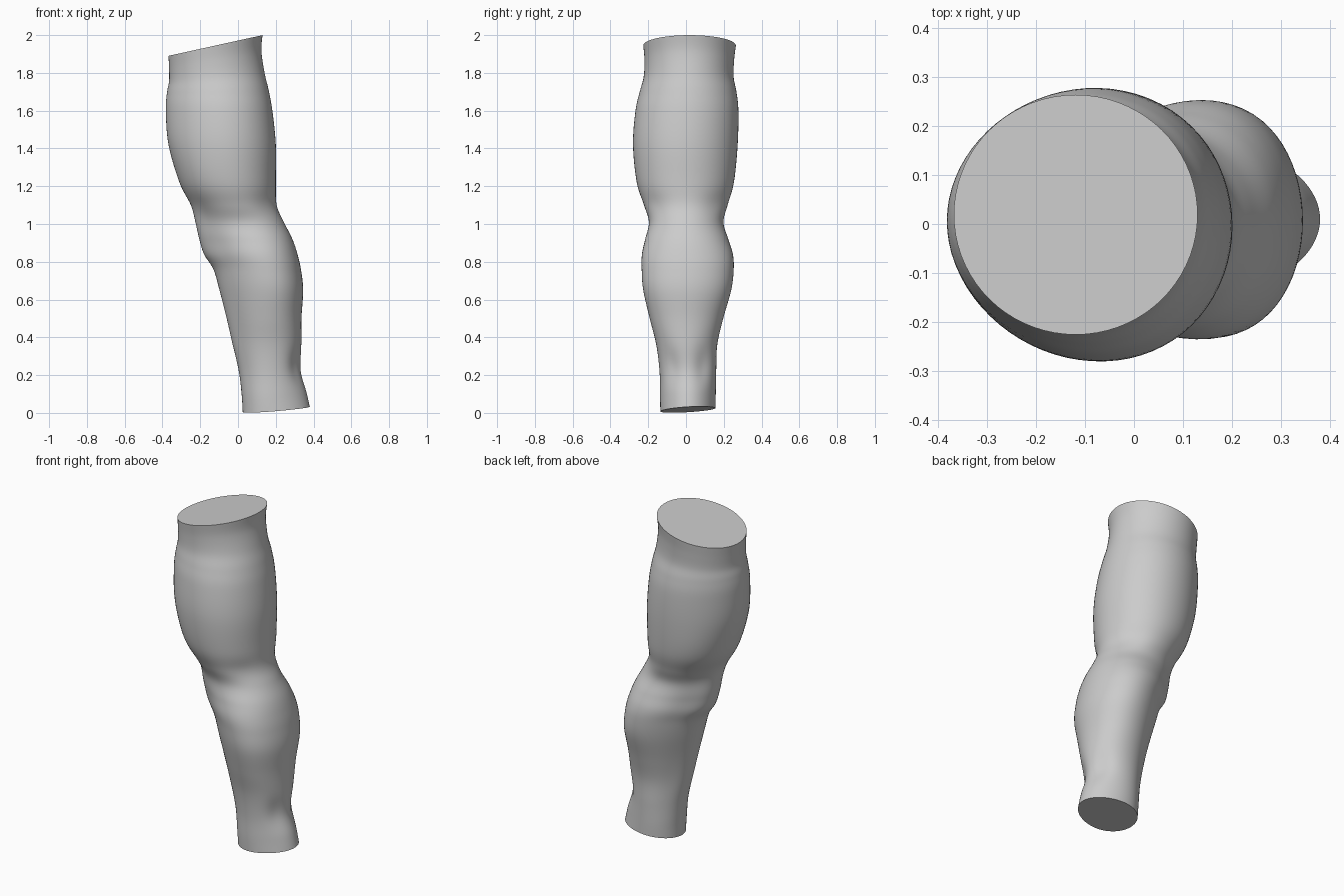
import bpy
import bmesh
import math

cube = bpy.data.objects.get("Cube")
if cube:
    bpy.data.objects.remove(cube, do_unlink=True)

SIDES = 72
STEPS = 6

# Cross-sections: height, x min, x max, y min, y max, taper towards the shin
SECTIONS = [
    (.018, .025, .38, -.135, .155, -.1),
    (.1, .02, .362, -.137, .157, -.1),
    (.22, .005, .332, -.14, .16, 0),
    (.36, -.028, .335, -.157, .165, .08),
    (.5, -.06, .336, -.19, .195, .15),
    (.65, -.098, .345, -.222, .235, .2),
    (.76, -.13, .333, -.23, .248, .2),
    (.84, -.18, .315, -.228, .243, .22),
    (.92, -.205, .288, -.212, .22, .2),
    (1.01, -.226, .243, -.195, .197, .12),
    (1.1, -.25, .205, -.222, .22, .06),
    (1.22, -.31, .2, -.26, .253, .05),
    (1.42, -.368, .2, -.28, .273, .06),
    (1.6, -.382, .182, -.267, .277, .06),
    (1.7, -.376, .163, -.245, .267, .04),
    (1.78, -.365, .14, -.224, .252, 0),
    (1.87, -.365, .124, -.22, .255, 0),
    (1.945, -.368, .13, -.226, .264, 0),
]

# Muscle relief: angle from the calf, height, angular width, height width, depth
RELIEF = [
    (140, 1.05, 24, .08, -.05),    # hollows above the kneecap
    (128, .86, 22, .1, -.04),      # hollows beside the kneecap
    (42, 1.1, 22, .07, -.03),      # creases behind the knee
    (32, .25, 18, .09, -.07),      # hollows beside the heel tendon
    (125, 1.27, 25, .14, .02),     # lower thigh muscles
    (135, .4, 22, .25, -.03),      # flat planes of the shin
]


def spline(a, b, c, d, t):
    """Smooth interpolation between b and c."""
    return tuple(
        q + .5 * t * (r - p + t * (2 * p - 5 * q + 4 * r - s + t * (3 * (q - r) + s - p)))
        for p, q, r, s in zip(a, b, c, d))


def smoothstep(low, high, value):
    t = min(1, max(0, (value - low) / (high - low)))
    return t * t * (3 - 2 * t)


def relief(angle, z):
    degrees = abs(math.degrees(angle if angle <= math.pi else angle - 2 * math.pi))
    return 1 + sum(
        depth * math.exp(-((degrees - at) / wide) ** 2 - ((z - height) / tall) ** 2)
        for at, height, wide, tall, depth in RELIEF)


def refine(rows):
    last = len(rows) - 1
    result = []
    for i in range(last):
        points = [rows[min(last, max(0, i + k))] for k in (-1, 0, 1, 2)]
        result += [spline(*points, step / STEPS) for step in range(STEPS)]
    return result + [rows[last]]


def make_ring(bm, row):
    z, x0, x1, y0, y1, taper = row
    cx, cy = (x0 + x1) / 2, (y0 + y1) / 2
    rx, ry = (x1 - x0) / 2, (y1 - y0) / 2
    # Slanted cuts at both ends
    top = .22 * smoothstep(1.65, 1.94, z)
    bottom = 1 - smoothstep(.02, .3, z)
    ring = []
    for i in range(SIDES):
        angle = 2 * math.pi * i / SIDES
        scale = relief(angle, z)
        dx = rx * math.cos(angle) * scale
        dy = ry * math.sin(angle) * (1 + taper * math.cos(angle)) * scale
        dz = top * dx + bottom * (.08 * dx + .06 * dy)
        ring.append(bm.verts.new((cx + dx, cy + dy, z + dz)))
    return ring


# Leg: a closed loft through the sections
bm = bmesh.new()
rings = [make_ring(bm, row) for row in refine(SECTIONS)]
for lower, upper in zip(rings, rings[1:]):
    for i in range(SIDES):
        j = (i + 1) % SIDES
        bm.faces.new((lower[i], lower[j], upper[j], upper[i]))
bm.faces.new(list(reversed(rings[0])))
bm.faces.new(rings[-1])
bmesh.ops.recalc_face_normals(bm, faces=bm.faces)
mesh = bpy.data.meshes.new("leg")
bm.to_mesh(mesh)
bm.free()
leg = bpy.data.objects.new("leg", mesh)
bpy.context.collection.objects.link(leg)

# Plain grey surface
grey = bpy.data.materials.new("light grey")
grey.use_nodes = True
colour = (.6, .6, .6, 1)
grey.diffuse_color = colour
shader = next(n for n in grey.node_tree.nodes if n.type == "BSDF_PRINCIPLED")
shader.inputs["Base Color"].default_value = colour
mesh.materials.append(grey)

# Smooth sides with sharp rims
bpy.ops.object.select_all(action="DESELECT")
leg.select_set(True)
bpy.context.view_layer.objects.active = leg
bpy.ops.object.shade_smooth_by_angle(angle=math.radians(40))
